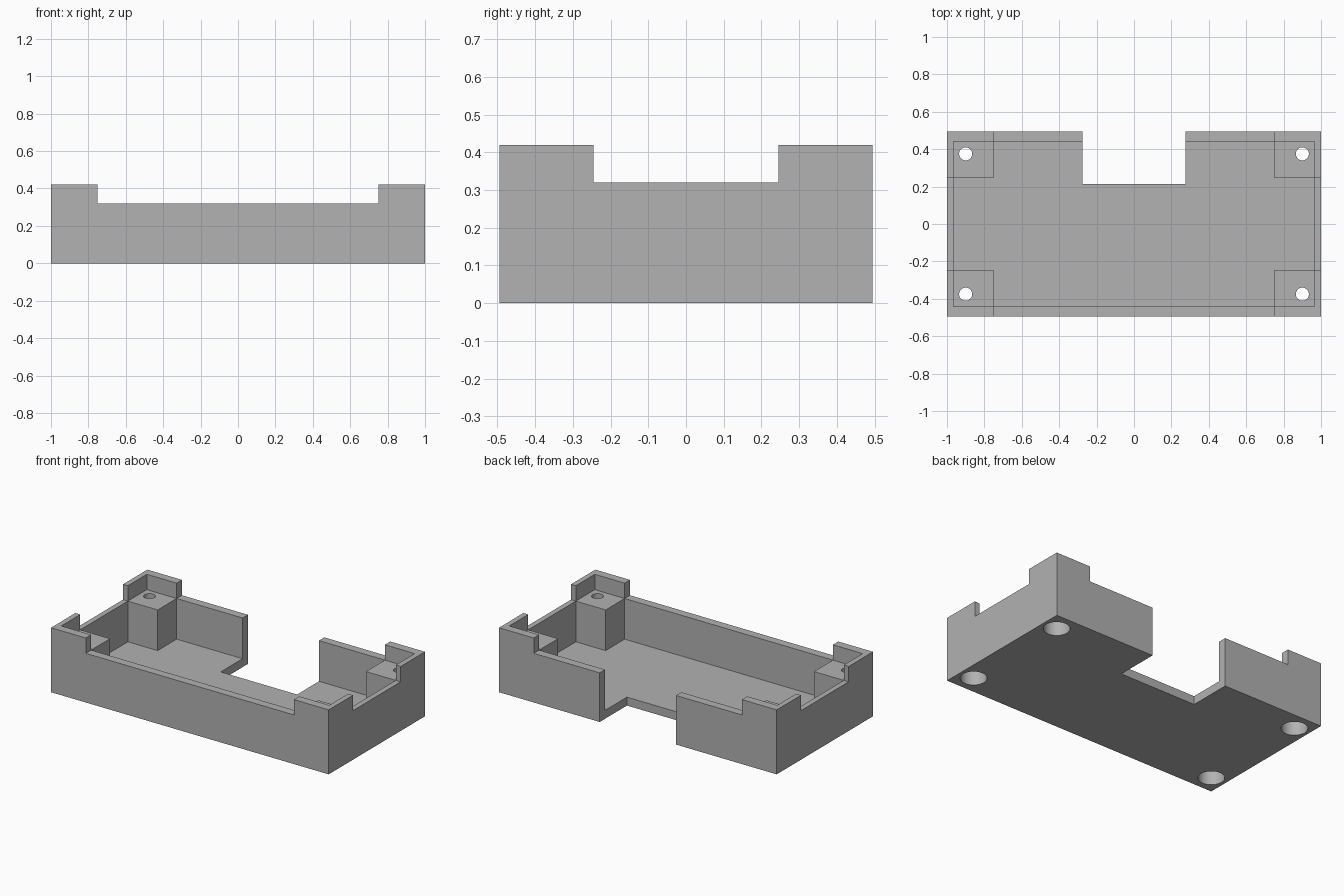
import bpy
import math

cube = bpy.data.objects.get("Cube")
if cube:
    bpy.data.objects.remove(cube, do_unlink=True)

# Overall sizes
HALF_X, HALF_Y, HEIGHT = 1.0, 0.495, 0.42
IN_X, IN_Y = 0.965, 0.44          # inner wall faces
POST_X, POST_Y = 0.75, 0.245      # inner faces of the corner posts
FLOOR, RIM, OVER = 0.055, 0.32, 0.6

grey = bpy.data.materials.new("plain grey")
grey.use_nodes = True
grey.diffuse_color = (0.445, 0.445, 0.445, 1)
grey.node_tree.nodes["Principled BSDF"].inputs["Base Color"].default_value = grey.diffuse_color


def block(name, x, y, z):
    """Box between the (low, high) pairs x, y and z."""
    centre = [(a + b) / 2 for a, b in (x, y, z)]
    bpy.ops.mesh.primitive_cube_add(size=1, location=centre)
    ob = bpy.context.object
    ob.name = name
    ob.scale = [b - a for a, b in (x, y, z)]
    bpy.ops.object.transform_apply(location=True, rotation=False, scale=True)
    ob.data.materials.append(grey)
    return ob


def rod(name, x, y, radius, low, high):
    bpy.ops.mesh.primitive_cylinder_add(vertices=40, radius=radius, depth=high - low,
                                        location=(x, y, (low + high) / 2))
    ob = bpy.context.object
    ob.name = name
    ob.data.materials.append(grey)
    return ob


def subtract(body, cutter):
    cutter.hide_render = True
    mod = body.modifiers.new("cut", 'BOOLEAN')
    mod.operation, mod.solver, mod.object = 'DIFFERENCE', 'EXACT', cutter
    bpy.context.view_layer.objects.active = body
    bpy.ops.object.modifier_apply(modifier=mod.name)
    bpy.data.objects.remove(cutter, do_unlink=True)


def pair(v):
    return (-v, v)


tray = block("tray", pair(HALF_X), pair(HALF_Y), (0, HEIGHT))

# Cross-shaped cavity leaves the four corner posts standing
subtract(tray, block("cavity_long", pair(IN_X), pair(POST_Y), (FLOOR, OVER)))
subtract(tray, block("cavity_wide", pair(POST_X), pair(IN_Y), (FLOOR, OVER)))

# Recess above the posts, then the lowered rims between the corners
subtract(tray, block("post_recess", pair(IN_X), pair(IN_Y), (RIM, OVER)))
subtract(tray, block("rim_long", pair(POST_X), pair(HALF_Y + 0.1), (RIM, OVER)))
subtract(tray, block("rim_short", pair(HALF_X + 0.1), pair(POST_Y), (RIM, OVER)))

# Opening through the back wall and floor
subtract(tray, block("back_notch", pair(0.275), (0.215, OVER), (-0.1, OVER)))

# Screw holes with wide bores from below
for sx in (-1, 1):
    for sy in (-1, 1):
        x, y = 0.9 * sx, 0.375 * sy
        subtract(tray, rod("screw_bore", x, y, 0.078, -0.1, 0.22))
        subtract(tray, rod("screw_hole", x, y, 0.035, -0.1, OVER))

bpy.ops.object.select_all(action='DESELECT')
tray.select_set(True)
bpy.context.view_layer.objects.active = tray
bpy.ops.object.shade_smooth_by_angle(angle=math.radians(30))
